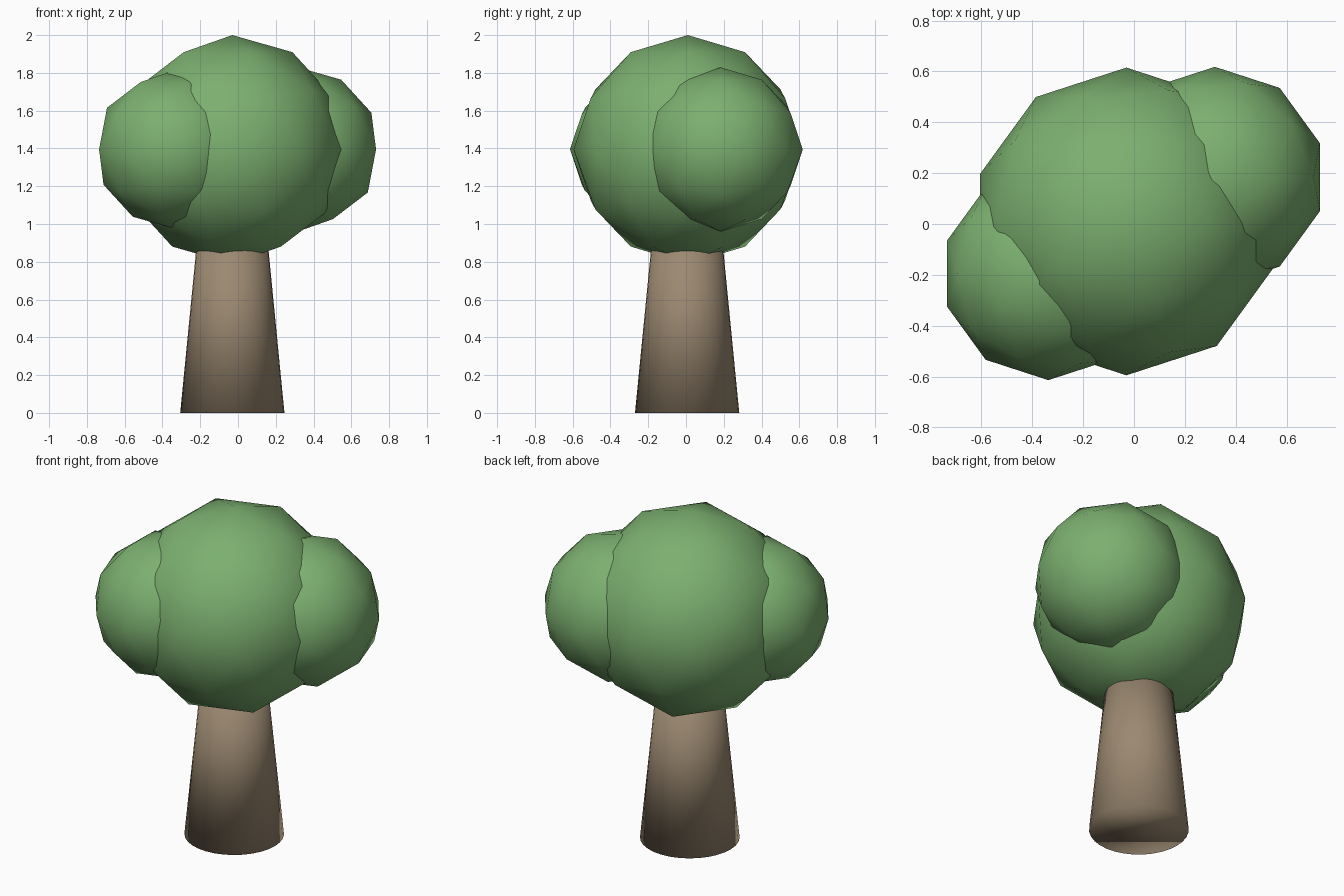
import bpy

if "Cube" in bpy.data.objects:
    bpy.data.objects.remove(bpy.data.objects["Cube"])


def material(name, rgb):
    mat = bpy.data.materials.new(name)
    mat.diffuse_color = (*rgb, 1.0)
    mat.use_nodes = True
    mat.node_tree.nodes["Principled BSDF"].inputs["Base Color"].default_value = mat.diffuse_color
    return mat


def finish(name, mat):
    # name, colour and fully smooth-shade the active object
    obj = bpy.context.object
    obj.name = name
    obj.data.materials.append(mat)
    bpy.ops.object.shade_smooth()
    return obj


bark = material("bark", (0.33, 0.25, 0.165))
leaf = material("leaf", (0.20, 0.43, 0.16))

# Tapered trunk, its top buried in the crown
TRUNK_HEIGHT = 1.0
bpy.ops.mesh.primitive_cone_add(
    vertices=32, radius1=0.276, radius2=0.178, depth=TRUNK_HEIGHT,
    location=(-0.03, 0.006, TRUNK_HEIGHT / 2))
finish("trunk", bark)

# Foliage: one big low-poly ball with a smaller one on either side
foliage = [
    ("crown_main", 0.605, (-0.03, 0.01, 1.395)),
    ("crown_left", 0.419, (-0.337, -0.195, 1.395)),
    ("crown_right", 0.434, (0.318, 0.184, 1.395)),
]
for name, radius, centre in foliage:
    bpy.ops.mesh.primitive_ico_sphere_add(
        subdivisions=2, radius=radius, location=centre)
    finish(name, leaf)
